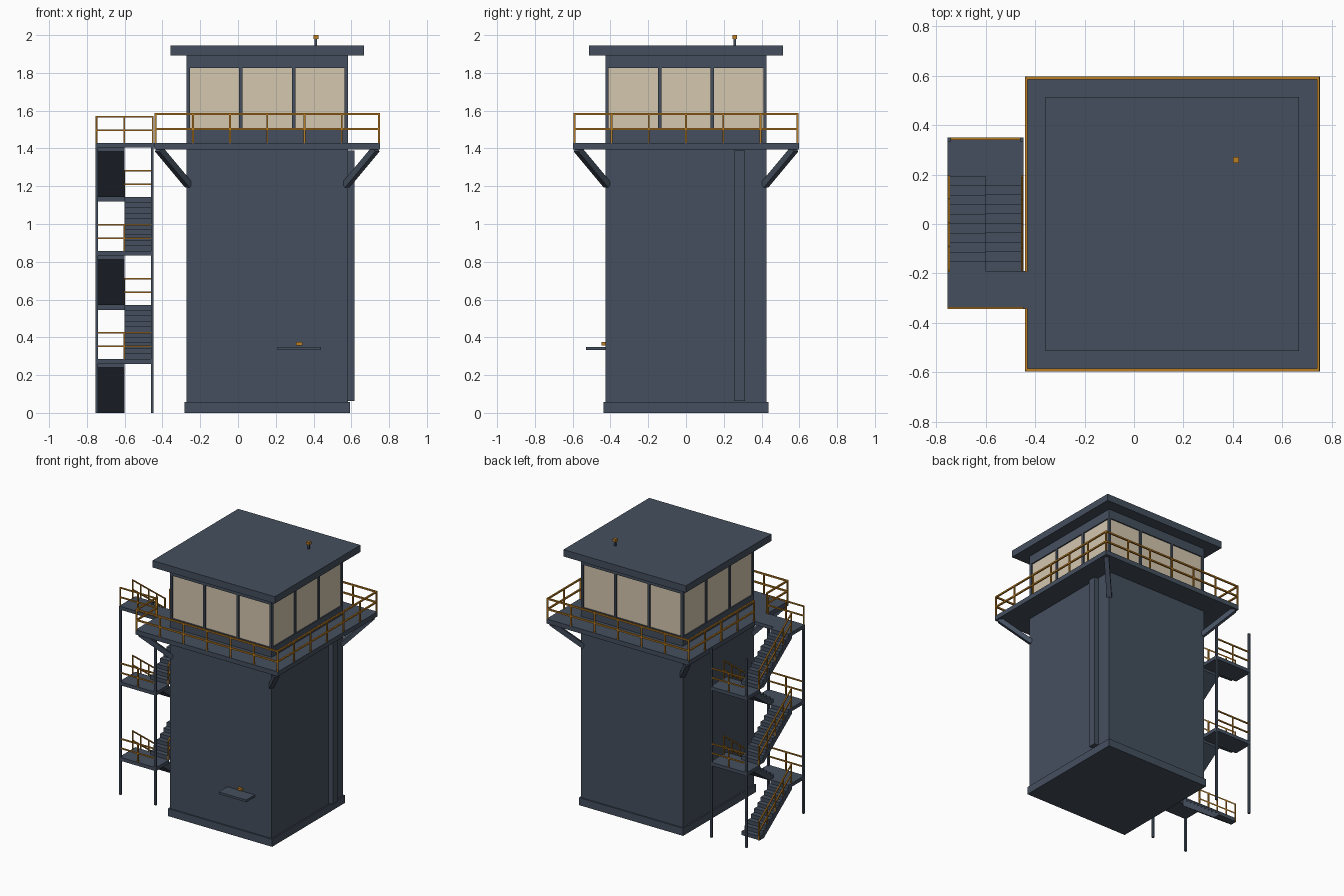
import bpy
import bmesh
from mathutils import Vector, Matrix

if "Cube" in bpy.data.objects:
    bpy.data.objects.remove(bpy.data.objects["Cube"])


def material(name, rgb):
    mat = bpy.data.materials.new(name)
    mat.use_nodes = True
    color = (*rgb, 1)
    mat.diffuse_color = color
    mat.node_tree.nodes["Principled BSDF"].inputs["Base Color"].default_value = color
    return mat


slate = material("slate_steel", (0.058, 0.078, 0.112))
beige = material("beige_glass", (0.66, 0.57, 0.43))
amber = material("amber_paint", (0.50, 0.21, 0.018))


class Part:
    """Collects boxes and beams into one flat-shaded object."""

    def __init__(self, name, mat):
        self.name, self.mat, self.bm = name, mat, bmesh.new()

    def box(self, x, y, z):
        # Each argument is a (low, high) pair
        size = [b - a for a, b in (x, y, z)]
        mid = [(a + b) / 2 for a, b in (x, y, z)]
        mtx = Matrix.Translation(mid) @ Matrix.Diagonal((*size, 1))
        bmesh.ops.create_cube(self.bm, size=1, matrix=mtx)
        return self

    def beam(self, start, end, width):
        a, b = Vector(start), Vector(end)
        d = b - a
        turn = d.to_track_quat("Z", "Y").to_matrix().to_4x4()
        mtx = Matrix.Translation((a + b) / 2) @ turn @ Matrix.Diagonal((width, width, d.length, 1))
        bmesh.ops.create_cube(self.bm, size=1, matrix=mtx)
        return self

    def railing(self, start, end, height, spans, width=0.011):
        # Top bar, middle bar and evenly spaced posts
        a, b = Vector(start), Vector(end)
        for share in (0.5, 1):
            lift = Vector((0, 0, height * share - width / 2))
            self.beam(a + lift, b + lift, width)
        for i in range(spans + 1):
            p = a.lerp(b, i / spans)
            self.beam(p, p + Vector((0, 0, height)), width * 0.9)
        return self

    def extrude_profile(self, points, x):
        face = self.bm.faces.new([self.bm.verts.new((x[0], y, z)) for y, z in points])
        out = bmesh.ops.extrude_face_region(self.bm, geom=[face])
        verts = [v for v in out["geom"] if isinstance(v, bmesh.types.BMVert)]
        bmesh.ops.translate(self.bm, verts=verts, vec=(x[1] - x[0], 0, 0))
        return self

    def finish(self):
        bmesh.ops.recalc_face_normals(self.bm, faces=self.bm.faces)
        mesh = bpy.data.meshes.new(self.name)
        self.bm.to_mesh(mesh)
        self.bm.free()
        mesh.materials.append(self.mat)
        obj = bpy.data.objects.new(self.name, mesh)
        bpy.context.scene.collection.objects.link(obj)


CX = 0.155      # tower centre
HALF = 0.427    # half width of the shaft
DECK = 1.43     # walkway height


def slab(name, half, low, high, mat=slate):
    Part(name, mat).box((CX - half, CX + half), (-half, half), (low, high)).finish()


# Tower body, cab and roof
slab("plinth", 0.437, 0, 0.057)
slab("tower_shaft", HALF, 0.05, 1.40)
slab("walkway_deck", 0.597, 1.395, DECK)
slab("cab_lower_wall", HALF, DECK, 1.5)
slab("cab_windows", 0.418, 1.5, 1.825, beige)
slab("cab_upper_wall", HALF, 1.825, 1.9)
slab("roof", 0.513, 1.893, 1.945)

# Window posts around the cab
mullions = Part("window_mullions", slate)
w = 0.009
for side in (-1, 1):
    for k in (-1, 1):
        c = side * 0.418
        d = k * 0.14
        mullions.box((CX + d - w, CX + d + w), (c - w, c + w), (1.5, 1.825))
        mullions.box((CX + c - w, CX + c + w), (d - w, d + w), (1.5, 1.825))
        e = k * 0.418
        mullions.box((CX + e - w, CX + e + w), (c - w, c + w), (1.5, 1.825))
mullions.finish()

# Diagonal braces under the walkway corners
braces = Part("corner_braces", slate)
for sx in (-1, 1):
    for sy in (-1, 1):
        braces.beam((CX + sx * 0.415, sy * 0.415, 1.205),
                    (CX + sx * 0.575, sy * 0.575, 1.397), 0.034)
braces.finish()

# Walkway railing, with an opening for the stairs
edge = 0.591
left, right = CX - edge, CX + edge
rails = Part("walkway_railing", amber)
for y in (-edge, edge):
    rails.railing((left, y, DECK), (right, y, DECK), 0.157, 6)
rails.railing((right, -edge, DECK), (right, edge, DECK), 0.157, 6)
rails.railing((left, -0.19, DECK), (left, edge, DECK), 0.157, 4)
rails.railing((left, -edge, DECK), (left, -0.345, DECK), 0.157, 1)
rails.finish()

# Small fittings
Part("wall_duct", slate).box((0.57, 0.617), (0.255, 0.312), (0.063, 1.39)).finish()
Part("door_canopy", slate).box((0.21, 0.44), (-0.53, -0.42), (0.333, 0.35)).finish()
Part("door_lamp", amber).box((0.308, 0.342), (-0.447, -0.42), (0.358, 0.374)).finish()
Part("beacon_mast", slate).beam((0.412, 0.258, 1.94), (0.412, 0.258, 1.985), 0.012).finish()
Part("beacon", amber).box((0.4, 0.425), (0.246, 0.271), (1.98, 2.0)).finish()

# Switchback stairs on the tower's right side
OUTER, INNER = -0.755, -0.447
MIDDLE = -0.601
RISE = DECK / 5
FRONT, BACK = -0.19, 0.195
STEPS = 10
flights = Part("stair_flights", slate)
landings = Part("stair_landings", slate)
stair_rails = Part("stair_railings", amber)
for n in range(5):
    z0, z1 = n * RISE, (n + 1) * RISE
    forward = n % 2 == 0
    y0, y1 = (BACK, FRONT) if forward else (FRONT, BACK)
    lane = (OUTER, MIDDLE) if forward else (MIDDLE, INNER)
    run, step = (y1 - y0) / STEPS, RISE / STEPS

    # Stepped profile with a sloping underside
    points = [(y0, z0)]
    for i in range(STEPS):
        points += [(y0 + i * run, z0 + (i + 1) * step),
                   (y0 + (i + 1) * run, z0 + (i + 1) * step)]
    points += [(y1, z1 - 0.045), (y0 + run * 1.3, z0)]
    flights.extrude_profile(points, lane)

    rail_x = OUTER + 0.006 if forward else INNER - 0.006
    stair_rails.railing((rail_x, y0, z0), (rail_x, y1, z1), 0.143, 4, 0.009)

    # Landing and its end railing
    end = -0.345 if forward else 0.35
    landings.box((OUTER, INNER if n < 4 else -0.438), sorted((y1, end)), (z1 - 0.026, z1))
    rail_y = end * 0.985
    stair_rails.railing((OUTER + 0.005, rail_y, z1), (INNER - 0.005, rail_y, z1), 0.143, 2, 0.009)
for part in (flights, landings, stair_rails):
    part.finish()

# Stair columns
columns = Part("stair_columns", slate)
for x in (OUTER + 0.007, INNER - 0.007):
    for y in (-0.337, 0.342):
        columns.beam((x, y, 0), (x, y, DECK), 0.015)
columns.finish()
